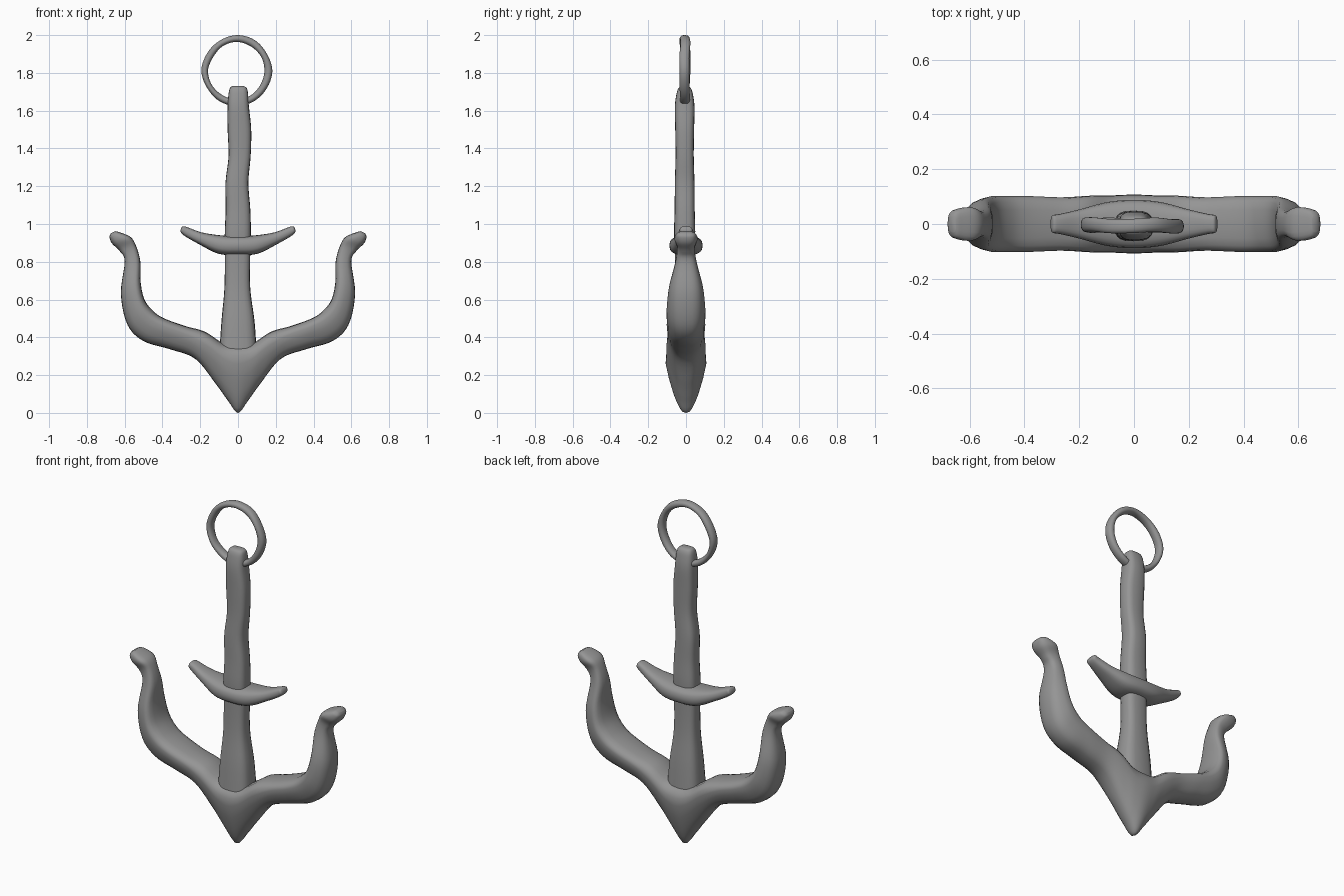
import bpy, bmesh, math, random
from mathutils import Vector

random.seed(4)
if "Cube" in bpy.data.objects:
    bpy.data.objects.remove(bpy.data.objects["Cube"], do_unlink=True)

iron = bpy.data.materials.new("grey iron")
iron.use_nodes = True
grey = (0.3, 0.3, 0.3, 1)
iron.diffuse_color = grey
iron.node_tree.nodes["Principled BSDF"].inputs["Base Color"].default_value = grey


def spline(sections, closed, steps=5):
    """Pass a smooth curve through a row of sections."""
    count = len(sections)

    def pick(i):
        if closed:
            return Vector(sections[i % count])
        return Vector(sections[min(max(i, 0), count - 1)])

    result = []
    for i in range(count if closed else count - 1):
        before, start, end, after = (pick(i + k) for k in (-1, 0, 1, 2))
        for step in range(steps):
            t = step / steps
            result.append(start + 0.5 * t * (end - before
                          + t * (2 * before - 5 * start + 4 * end - after
                          + t * (3 * start - before - 3 * end + after))))
    if not closed:
        result.append(pick(count - 1))
    return result


def loft(name, sections, closed=False, keel=0.0, square=0.75, sides=20):
    """Skin sections of (inner x, inner z, outer x, outer z, half depth, y)."""
    bm = bmesh.new()
    rings = []
    for ix, iz, ox, oz, depth, y in spline(sections, closed):
        inner, outer = Vector((ix, 0, iz)), Vector((ox, 0, oz))
        middle, half = (inner + outer) / 2, (inner - outer) / 2
        taper = keel * half.length * 2
        ring = []
        for k in range(sides):
            angle = math.tau * k / sides
            c, s = math.cos(angle), math.sin(angle)
            along = math.copysign(abs(c) ** square, c)
            across = math.copysign(abs(s) ** square, s) * (1 + taper * along)
            point = middle + half * along
            point.y = y + depth * across
            ring.append(bm.verts.new(point))
        rings.append(ring)
    pairs = list(zip(rings, rings[1:]))
    if closed:
        pairs.append((rings[-1], rings[0]))
    else:
        bm.faces.new(rings[0])
        bm.faces.new(rings[-1])
    for a, b in pairs:
        for k in range(sides):
            n = (k + 1) % sides
            bm.faces.new((a[k], a[n], b[n], b[k]))
    bmesh.ops.recalc_face_normals(bm, faces=bm.faces)
    mesh = bpy.data.meshes.new(name)
    bm.to_mesh(mesh)
    bm.free()
    mesh.materials.append(iron)
    obj = bpy.data.objects.new(name, mesh)
    bpy.context.collection.objects.link(obj)
    bpy.ops.object.select_all(action="DESELECT")
    obj.select_set(True)
    bpy.context.view_layer.objects.active = obj
    bpy.ops.object.shade_smooth_by_angle(angle=math.radians(50))
    return obj


def mirrored(half):
    """Continue a row that starts on the centre line to the other side."""
    return [(-a, b, -c, d, e, y) for a, b, c, d, e, y in half[:0:-1]] + half


# Crown and both arms, from the pointed centre out to the flared tip
arm = [
    (0, .36, 0, 0, .09, 0),
    (.08, .37, .05, .06, .09, 0),
    (.175, .43, .115, .15, .09, 0),
    (.28, .46, .225, .285, .09, 0),
    (.39, .5, .36, .337, .095, 0),
    (.45, .54, .5, .38, .095, 0),
    (.495, .6, .585, .466, .095, 0),
    (.515, .69, .62, .63, .085, 0),
    (.517, .8, .6, .8, .055, 0),
    (.54, .885, .625, .855, .046, 0),
    (.57, .932, .667, .897, .06, 0),
    (.63, .957, .68, .93, .05, 0),
    (.65, .962, .674, .95, .03, 0),
]
loft("crown_and_arms", mirrored(arm), keel=1.5, square=0.7)

# Shank: left edge, right edge, height, half depth
shank = [
    (-.1, .1, .3, .08), (-.088, .088, .48, .07), (-.072, .065, .66, .055),
    (-.07, .065, .84, .052), (-.07, .068, .96, .056), (-.065, .065, 1.08, .053),
    (-.066, .055, 1.22, .052), (-.05, .067, 1.36, .048), (-.055, .07, 1.5, .05),
    (-.055, .058, 1.62, .052), (-.05, .053, 1.69, .043), (-.042, .046, 1.72, .032),
    (-.03, .03, 1.73, .018),
]
loft("shank", [(l, z, r, z, d, -.007) for l, r, z, d in shank], square=0.65)

# Upswept crossbar
bar = [
    (0, .937, 0, .835, .088, 0),
    (.09, .94, .105, .843, .08, 0),
    (.19, .955, .21, .895, .053, 0),
    (.265, .982, .28, .935, .036, 0),
    (.29, .988, .302, .955, .032, 0),
    (.3, .98, .304, .968, .016, 0),
]
loft("crossbar", mirrored(bar))

# Hand-forged ring with an uneven inner edge
ring = []
parts = 12
for k in range(parts):
    angle = math.tau * k / parts
    c, s = math.cos(angle), math.sin(angle)
    inner = .149 + random.uniform(-.006, .006)
    outer = .188 if k % 3 == 0 else .186 + random.uniform(-.005, .002)
    sway = -.005 + random.uniform(-.004, .004)
    ring.append((inner * c - .006, inner * s + 1.812,
                 outer * c - .006, outer * s + 1.812, .026, sway))
loft("ring", ring, closed=True, square=0.9)
